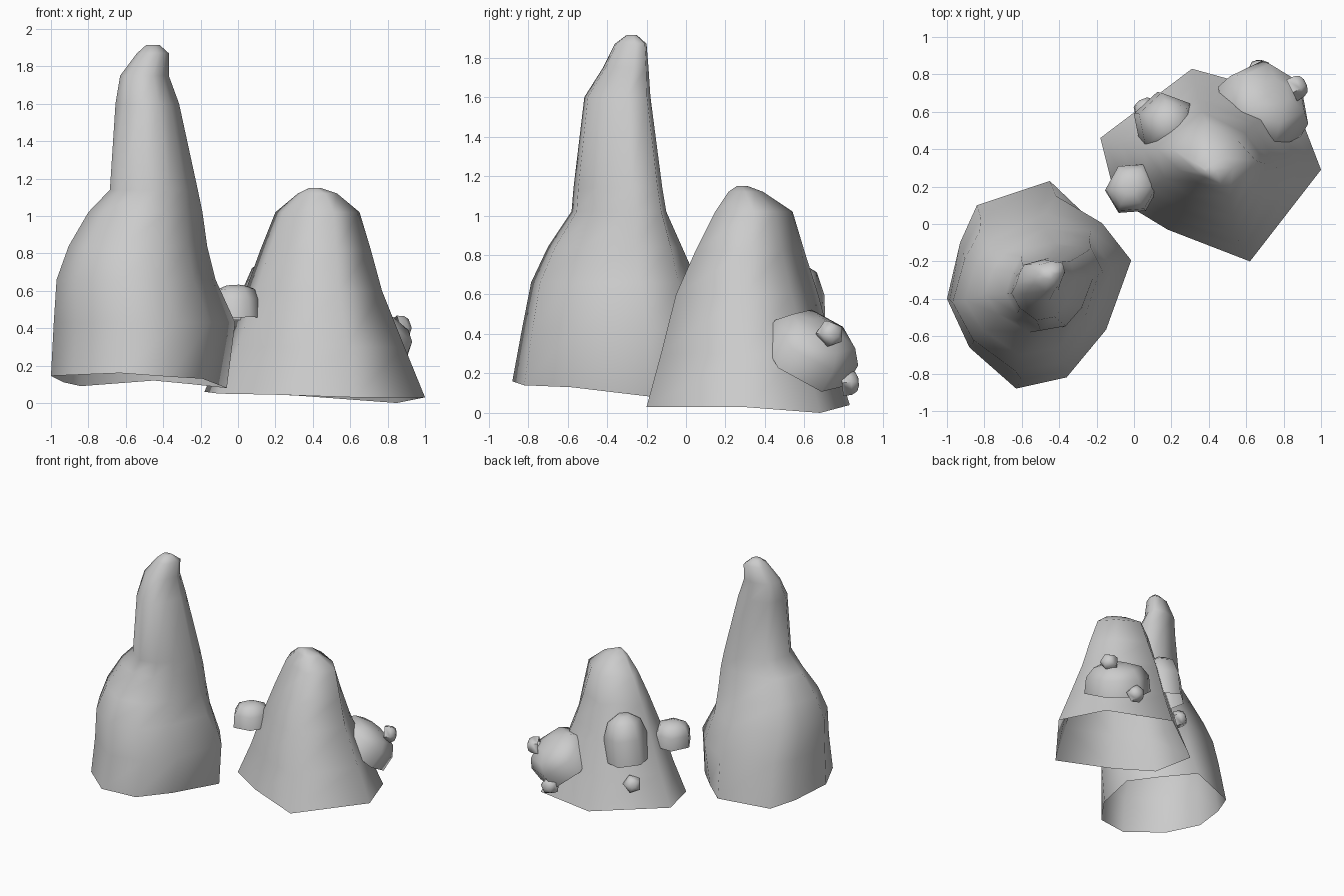
import bpy, bmesh, math
from mathutils import Vector

if "Cube" in bpy.data.objects:
    bpy.data.objects.remove(bpy.data.objects["Cube"])


def finish(name, bm, angle):
    bmesh.ops.recalc_face_normals(bm, faces=bm.faces)
    me = bpy.data.meshes.new(name)
    bm.to_mesh(me)
    bm.free()
    ob = bpy.data.objects.new(name, me)
    bpy.context.collection.objects.link(ob)
    bpy.ops.object.select_all(action='DESELECT')
    ob.select_set(True)
    bpy.context.view_layer.objects.active = ob
    bpy.ops.object.shade_smooth_by_angle(angle=math.radians(angle))
    return ob


def loft(bm, rings):
    """Skin a stack of rings, open at the bottom and capped on top."""
    rows = [[bm.verts.new(p) for p in r] for r in rings]
    n = len(rows[0])
    for a, b in zip(rows, rows[1:]):
        for i in range(n):
            j = (i + 1) % n
            bm.faces.new((a[i], a[j], b[j], b[i]))
    bm.faces.new(rows[-1])


def spire(name, outline, levels):
    """Footprint (x, y, z, bulge) refitted into a box (x0, x1, y0, y1) at every height."""
    xs, ys = [p[0] for p in outline], [p[1] for p in outline]
    ax, bx, ay, by = min(xs), max(xs), min(ys), max(ys)
    rings = [[p[:3] for p in outline]]
    for k, (z, x0, x1, y0, y1) in enumerate(levels):
        ring = []
        for x, y, _, bulge in outline:
            s = 1 + bulge * min(1, (k + 1) / 4)
            u = ((x - ax) / (bx - ax) - 0.5) * s + 0.5
            v = ((y - ay) / (by - ay) - 0.5) * s + 0.5
            ring.append((x0 + u * (x1 - x0), y0 + v * (y1 - y0), z))
        rings.append(ring)
    bm = bmesh.new()
    loft(bm, rings)
    finish(name, bm, 80)


def chunk(name, base, out, w, h, depth, sides=6, turn=0.0):
    """Domed stone growing from a base point along the direction out."""
    n = Vector(out).normalized()
    u = Vector((0, 0, 1)).cross(n).normalized()
    v = n.cross(u)
    rings = []
    for r, t in ((1, 0), (0.95, 0.55), (0.72, 0.87), (0.3, 1)):
        ring = []
        for i in range(sides):
            a = turn + 2 * math.pi * i / sides
            ring.append(Vector(base) + u * (w * r * math.cos(a)) + v * (h * r * math.sin(a)) + n * (depth * t))
        rings.append(ring)
    bm = bmesh.new()
    loft(bm, rings)
    finish(name, bm, 70)


# Tall spire
spire("tall_spire",
      [(-1, -.4, .145, 0), (-.88, -.66, .15, 0), (-.63, -.88, .16, 0), (-.36, -.82, .14, 0),
       (-.19, -.58, .13, 0), (-.06, -.16, .08, 0), (-.24, .03, .1, .4),
       (-.45, .23, .12, 0), (-.84, .1, .09, 0), (-.93, -.1, .11, 0)],
      [(.43, -.985, -.015, -.83, .15), (.66, -.97, -.12, -.785, .06),
       (.84, -.905, -.165, -.7, -.02), (1.02, -.8, -.19, -.58, -.1),
       (1.14, -.685, -.215, -.57, -.12), (1.6, -.655, -.315, -.515, -.18),
       (1.75, -.63, -.37, -.42, -.19), (1.87, -.54, -.37, -.36, -.2),
       (1.915, -.49, -.42, -.3, -.25)])

# Short spire
spire("short_spire",
      [(-.18, .46, .06, 0), (-.1, .14, .05, -.05), (.18, -.03, .045, 0), (.62, -.2, .03, .06),
       (1, .29, .03, 0), (.85, .68, 0, -.25), (.31, .83, .04, 0)],
      [(.3, -.07, .89, -.12, .75), (.6, .04, .77, -.04, .67),
       (.82, .12, .71, .06, .6), (1.02, .2, .65, .16, .54),
       (1.12, .32, .53, .22, .39), (1.15, .38, .44, .26, .31)])

# Boulders stuck to the short spire
chunk("side_boulder", (-.01, .19, .45), (-.05, .05, 1), .15, .14, .18, 6, .3)
chunk("back_boulder", (.16, .53, .4), (.1, .02, 1), .18, .17, .36, 6, .0)
chunk("large_boulder", (.67, .6, .26), (.35, .42, .65), .26, .25, .23, 6, .2)

# Pebbles
for i, (base, out) in enumerate([((.67, .79, .15), (0, 1, .1)),
                                 ((.84, .72, .4), (.8, .4, 0)),
                                 ((.08, .59, .24), (-.6, .7, .2))]):
    chunk("pebble_%d" % (i + 1), base, out, .07, .07, .085, 5, .6)
